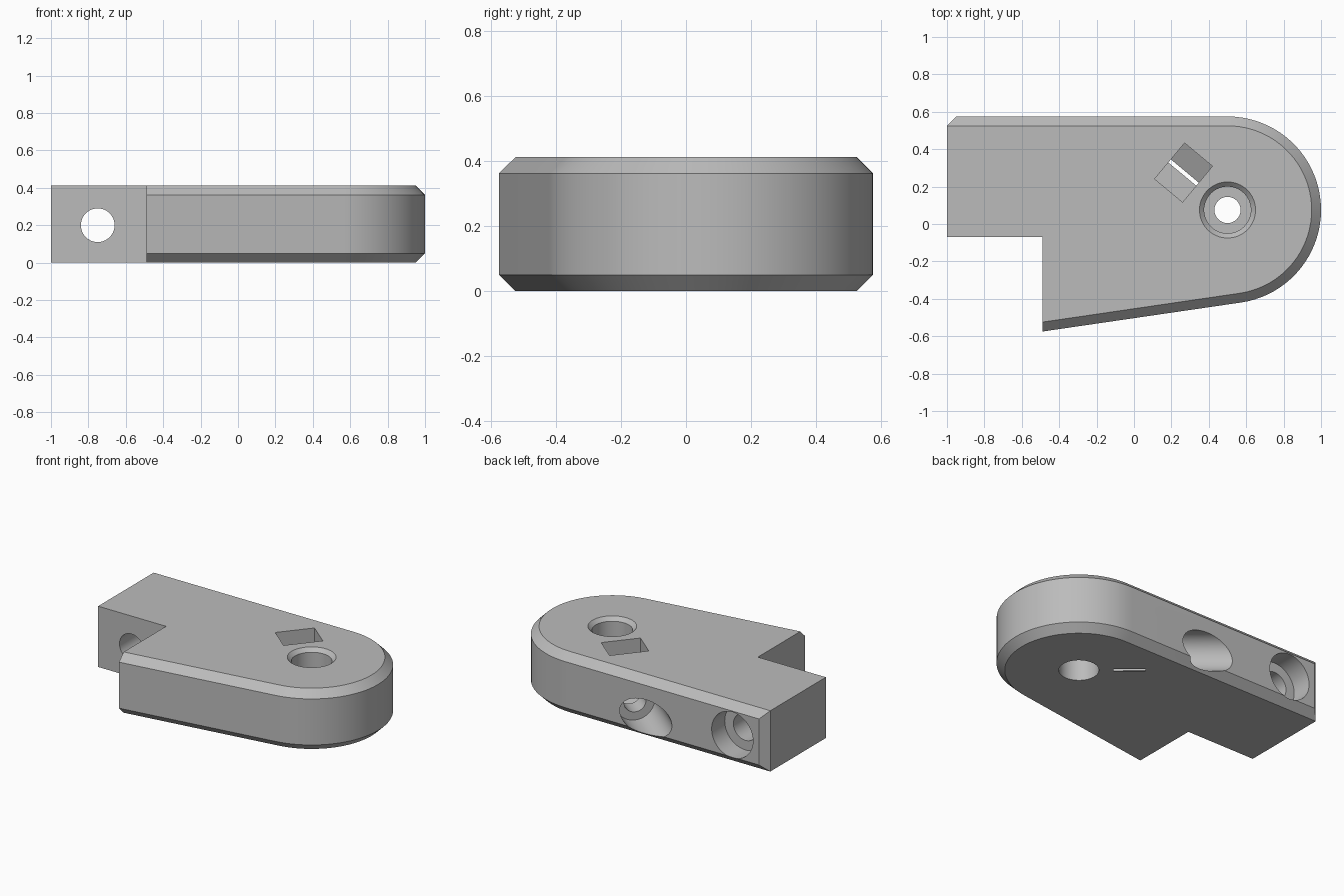
import bpy, bmesh, math
from mathutils import Vector

HEIGHT, BEVEL = 0.412, 0.05
CENTRE, RADIUS = Vector((0.5, 0.075)), 0.5
CORNER = Vector((-0.49, -0.575))

if "Cube" in bpy.data.objects:
    bpy.data.objects.remove(bpy.data.objects["Cube"])

grey = bpy.data.materials.new("plain grey")
grey.use_nodes = True
grey.diffuse_color = (0.5, 0.5, 0.5, 1)
grey.node_tree.nodes["Principled BSDF"].inputs["Base Color"].default_value = grey.diffuse_color


def loft(name, rings):
    """Closed solid skinned through rings of matching points."""
    bm = bmesh.new()
    loops = [[bm.verts.new(p) for p in ring] for ring in rings]
    n = len(loops[0])
    for a, b in zip(loops, loops[1:]):
        for i in range(n):
            j = (i + 1) % n
            bm.faces.new((a[i], a[j], b[j], b[i]))
    bm.faces.new(loops[0][::-1])
    bm.faces.new(loops[-1])
    bmesh.ops.remove_doubles(bm, verts=bm.verts, dist=1e-5)
    bmesh.ops.recalc_face_normals(bm, faces=bm.faces)
    mesh = bpy.data.meshes.new(name)
    bm.to_mesh(mesh)
    bm.free()
    mesh.materials.append(grey)
    obj = bpy.data.objects.new(name, mesh)
    bpy.context.collection.objects.link(obj)
    return obj


def turned(name, origin, axis, profile, sides=64):
    """Round cutter from (distance, radius) pairs along an axis."""
    axis = Vector(axis).normalized()
    u = axis.orthogonal().normalized()
    v = axis.cross(u)
    angles = [math.tau * i / sides for i in range(sides)]
    return loft(name, [[Vector(origin) + axis * t + (u * math.cos(a) + v * math.sin(a)) * r
                        for a in angles] for t, r in profile])


# Body outline, with the rounded end tangent to the sloping front side
to_corner = CORNER - CENTRE
start = math.atan2(to_corner.y, to_corner.x) + math.acos(RADIUS / to_corner.length)


def outline(z, inset):
    r = RADIUS - inset
    back = CENTRE.y + RADIUS
    pts = [(-1, -0.07), (CORNER.x, -0.07), (CORNER.x, CORNER.y + inset / -math.sin(start))]
    for i in range(41):
        a = start + (math.pi / 2 - start) * i / 40
        pts.append((CENTRE.x + r * math.cos(a), CENTRE.y + r * math.sin(a)))
    pts += [(-1 + BEVEL - inset, back - inset), (-1, back - BEVEL)]
    return [(x, y, z) for x, y in pts]


body = loft("bracket_body", [outline(0, BEVEL), outline(BEVEL, 0),
                             outline(HEIGHT - BEVEL, 0), outline(HEIGHT, BEVEL)])

# Vertical bore: wide below, narrow collar, countersunk pocket above
bore = turned("bore_cutter", (*CENTRE, 0), (0, 0, 1),
              [(-0.1, 0.122), (0.22, 0.122), (0.22, 0.07), (0.27, 0.07), (0.27, 0.125),
               (HEIGHT - 0.025, 0.125), (HEIGHT, 0.15), (0.5, 0.15)])

# Cross bolt hole with a wide recess at the back
bolt = turned("bolt_cutter", (-0.75, 0.575, 0.2), (0, -1, 0),
              [(-0.1, 0.155), (0.14, 0.155), (0.14, 0.09), (0.8, 0.09)])

# Slanted clamp screw hole aimed at the bore
aim = Vector((0.77, -0.64, 0)).normalized()
axis_z = 0.14
entry = Vector((*CENTRE, axis_z)) - aim * 0.65
screw = turned("screw_cutter", entry, aim,
               [(-0.3, 0.125), (0.12, 0.125), (0.12, 0.07), (0.6, 0.07)])

# Nut slot: pointed at the bottom, open at the top
across = Vector((-aim.y, aim.x, 0))
half = 0.125
side = half / math.sqrt(3)
section = [(-half, 0.5), (-half, axis_z - side), (0, axis_z - 2 * side - 0.002),
           (half, axis_z - side), (half, 0.5)]
nut_centre = Vector((0.265, 0.275, 0))
slot = loft("nut_slot_cutter", [[nut_centre + aim * t + across * s + Vector((0, 0, z))
                                 for s, z in section] for t in (-0.097, 0.097)])

# Cut the openings and drop the cutters
cutters = [bore, bolt, screw, slot]
for cutter in cutters:
    cutter.hide_render = True
    mod = body.modifiers.new(cutter.name, "BOOLEAN")
    mod.operation, mod.solver, mod.object = "DIFFERENCE", "EXACT", cutter
bpy.context.view_layer.update()
result = bpy.data.meshes.new_from_object(body.evaluated_get(bpy.context.evaluated_depsgraph_get()))
body.modifiers.clear()
body.data = result
for cutter in cutters:
    bpy.data.objects.remove(cutter)

bpy.ops.object.select_all(action="DESELECT")
body.select_set(True)
bpy.context.view_layer.objects.active = body
bpy.ops.object.shade_smooth_by_angle(angle=math.radians(25))
